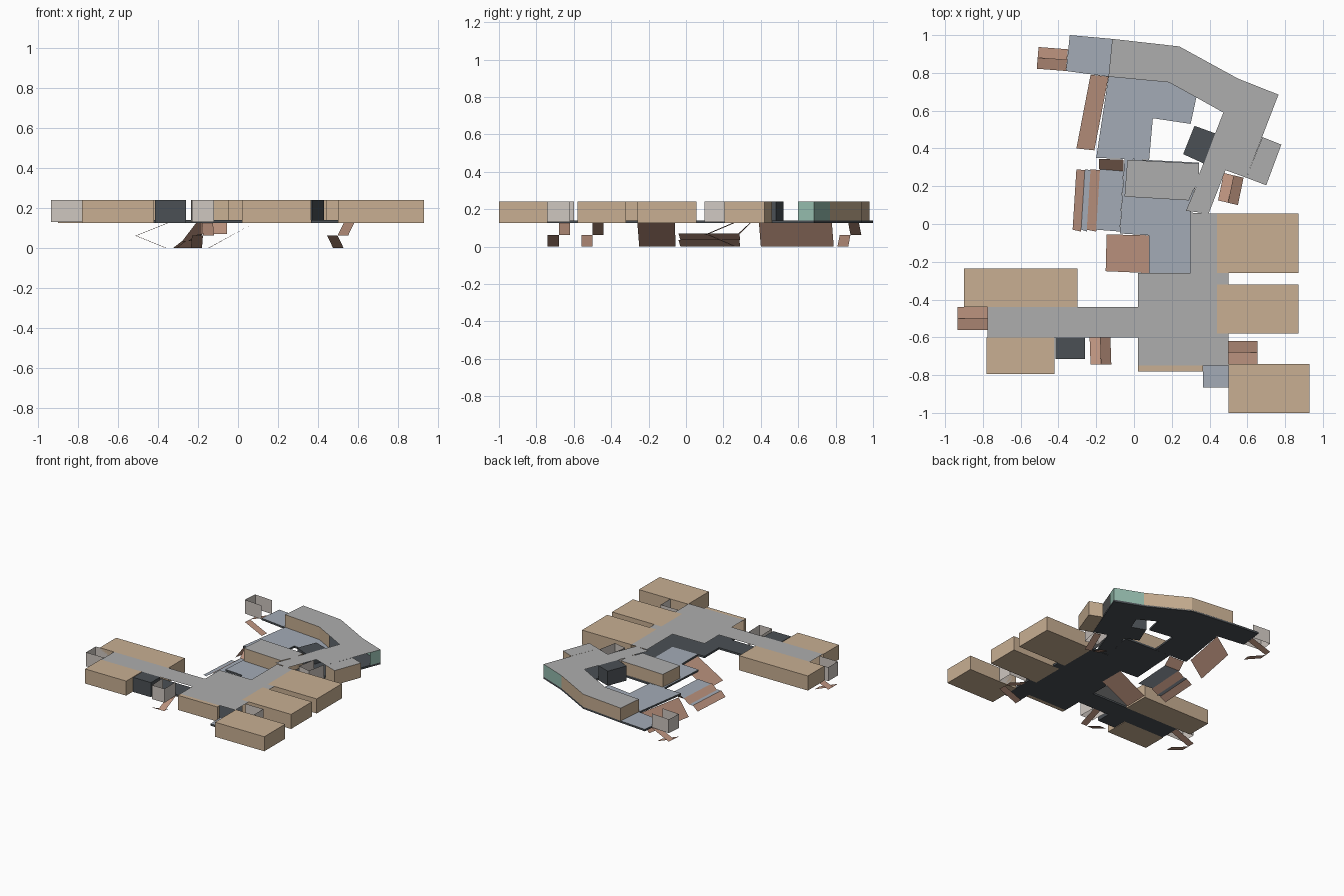
import bpy, bmesh
from mathutils import Vector

if "Cube" in bpy.data.objects:
    bpy.data.objects.remove(bpy.data.objects["Cube"])

BASE, DECK, ROOF = 0.125, 0.14, 0.24   # storey levels


def material(name, r, g, b):
    m = bpy.data.materials.new(name)
    m.diffuse_color = (r, g, b, 1)
    m.use_nodes = True
    m.node_tree.nodes["Principled BSDF"].inputs["Base Color"].default_value = m.diffuse_color
    return m


TAN = material("tan", 0.58, 0.43, 0.29)
GREY = material("roof_grey", 0.42, 0.42, 0.42)
BLUE = material("deck_blue", 0.37, 0.41, 0.47)
DARK = material("dark", 0.07, 0.08, 0.09)
BROWN = material("stair_brown", 0.50, 0.29, 0.21)
GLASS = material("pale_glass", 0.62, 0.57, 0.53)
GREEN = material("green_glass", 0.30, 0.50, 0.42)


def finish(name, bm, mats):
    me = bpy.data.meshes.new(name)
    bm.to_mesh(me)
    bm.free()
    for m in mats:
        me.materials.append(m)
    ob = bpy.data.objects.new(name, me)
    bpy.context.collection.objects.link(ob)
    return ob


def prism(name, pts, z0, z1, mat, top=None):
    """Extruded outline, optionally with another colour on top."""
    bm = bmesh.new()
    f = bm.faces.new([bm.verts.new((x, y, z0)) for x, y in pts])
    up = bmesh.ops.extrude_face_region(bm, geom=[f])["geom"]
    bmesh.ops.translate(bm, vec=(0, 0, z1 - z0),
                        verts=[v for v in up if isinstance(v, bmesh.types.BMVert)])
    bmesh.ops.recalc_face_normals(bm, faces=bm.faces)
    for f in bm.faces:
        if top and f.normal.z > 0.9:
            f.material_index = 1
    return finish(name, bm, [mat, top] if top else [mat])


def box(name, x0, y0, x1, y1, mat=TAN, z0=BASE, z1=ROOF, top=None):
    return prism(name, [(x0, y0), (x1, y0), (x1, y1), (x0, y1)], z0, z1, mat, top)


def sheet(name, quads, mat):
    """Thin faces such as flights and roofs."""
    bm = bmesh.new()
    for q in quads:
        bm.faces.new([bm.verts.new(p) for p in q])
    for f in bm.faces:
        f.normal_update()
        if f.normal.z < -0.01:
            f.normal_flip()
    return finish(name, bm, [mat])


def wall(name, pts, mat):
    return sheet(name, [[(*a, DECK - 0.01), (*b, DECK - 0.01), (*b, ROOF), (*a, ROOF)]
                        for a, b in zip(pts, pts[1:])], mat)


def stair(name, p, d, w):
    """Two half-width flights from p: out along d, back beside it, pale walls above."""
    p, d, w = Vector(p), Vector(d), Vector(w)
    h, mid = w / 2, 0.063
    sheet(name + "_flights", [
        [(*p, BASE), (*(p + h), BASE), (*(p + h + d), mid), (*(p + d), mid)],
        [(*(p + h + d), mid), (*(p + w + d), mid), (*(p + w), 0), (*(p + h), 0)]], BROWN)
    wall(name + "_walls", [p, p + d, p + d + w, p + w], GLASS)


# Rooms
box("west_north_room", -0.90, -0.44, -0.30, -0.235)
box("west_south_room", -0.78, -0.795, -0.42, -0.60)
box("south_east_room", 0.50, -1.0, 0.93, -0.74)
box("east_room_south", 0.44, -0.58, 0.87, -0.32)
box("east_room_north", 0.44, -0.26, 0.87, 0.055)
box("south_wall", 0.02, -0.78, 0.365, -0.75)
box("west_dark_core", -0.415, -0.715, -0.26, -0.60, DARK)
prism("courtyard_dark_core", [(0.32, 0.52), (0.43, 0.48), (0.37, 0.32), (0.26, 0.37)],
      BASE, ROOF, DARK)
prism("central_room", [(-0.035, 0.34), (0.345, 0.32), (0.345, 0.25), (0.29, 0.125), (-0.05, 0.145)],
      DECK, ROOF, TAN, GREY)
prism("north_east_room", [(0.595, 0.245), (0.70, 0.205), (0.78, 0.42), (0.68, 0.46)],
      BASE, ROOF, TAN, GREY)

# Corridors: dark floor slab below, thin roof above
main = [(0.02, -0.75), (0.50, -0.75), (0.50, -0.58), (0.44, -0.58), (0.44, -0.32),
        (0.50, -0.32), (0.50, -0.26), (0.44, -0.26), (0.44, 0.055), (0.30, 0.06),
        (0.30, -0.26), (0.02, -0.26), (0.02, -0.44), (-0.775, -0.44), (-0.775, -0.60), (0.02, -0.60)]
bend = [(-0.115, 0.98), (0.24, 0.94), (0.55, 0.77), (0.765, 0.685), (0.595, 0.245),
        (0.485, 0.285), (0.395, 0.055), (0.275, 0.07), (0.33, 0.20), (0.31, 0.175),
        (0.473, 0.59), (0.33, 0.67), (0.185, 0.75), (-0.135, 0.78)]
for name, pts in (("main_corridor", main), ("bent_corridor", bend)):
    prism(name + "_slab", pts, BASE, DECK, DARK)
    sheet(name + "_roof", [[(x, y, ROOF) for x, y in pts]], GREY)

# Walls of the bent corridor
wall("bend_solid_walls", [(0.33, 0.67), bend[12], bend[13], bend[0], bend[1], bend[2]], TAN)
wall("bend_glazing", [bend[2], bend[3], (0.732, 0.60)], GREEN)

# Open decks
prism("north_west_deck", [(-0.34, 1.0), (-0.115, 0.98), (-0.135, 0.78), (-0.36, 0.81)],
      BASE, DECK, DARK, BLUE)
prism("upper_deck", [(-0.135, 0.78), (0.185, 0.75), (0.33, 0.67), (0.30, 0.53), (0.10, 0.56),
                     (0.08, 0.34), (-0.20, 0.35)], BASE, DECK, DARK, BLUE)
prism("middle_deck", [(-0.05, 0.345), (0.345, 0.325), (0.345, 0.25), (0.30, 0.125), (0.305, -0.26),
                      (0.08, -0.26), (0.08, -0.06), (-0.075, -0.05)], BASE, DECK, DARK, BLUE)
box("south_porch", 0.365, -0.865, 0.50, -0.74, DARK, BASE, DECK, BLUE)

# Ramps and wide steps on the west side
sheet("north_west_ramp", [[(-0.305, 0.40, 0), (-0.21, 0.39, BASE),
                           (-0.135, 0.78, BASE), (-0.23, 0.79, 0)]], BROWN)
sheet("south_ramp", [[(-0.15, -0.25, 0), (0.08, -0.26, BASE),
                      (0.08, -0.06, BASE), (-0.145, -0.055, 0)]], BROWN)
sheet("link_ramp", [[(-0.185, 0.29, 0.07), (-0.055, 0.28, 0.07),
                     (-0.055, 0.34, BASE), (-0.185, 0.345, BASE)]], BROWN)


def strip(name, x0, z0, x1, z1, mat):
    sheet(name, [[(x0 - 0.02, -0.03, z0), (x1 - 0.02, -0.04, z1),
                  (x1, 0.285, z1), (x0, 0.29, z0)]], mat)


strip("west_lower_step", -0.305, 0.0, -0.26, 0.035, BROWN)
strip("west_step_landing", -0.26, 0.035, -0.23, 0.035, BLUE)
strip("west_upper_step", -0.23, 0.035, -0.18, 0.07, BROWN)
strip("west_landing", -0.18, 0.07, -0.055, 0.07, BLUE)

# Stairwells
stair("west_end_stair", (-0.775, -0.44), (-0.16, 0), (0, -0.12))
stair("west_south_stair", (-0.125, -0.60), (0.005, -0.145), (-0.11, 0))
stair("south_east_stair", (0.50, -0.62), (0.155, 0), (0, -0.12))
stair("north_east_stair", (0.58, 0.245), (-0.03, -0.145), (-0.105, 0.025))
stair("north_west_stair", (-0.35, 0.925), (-0.155, 0.012), (-0.01, -0.115))
